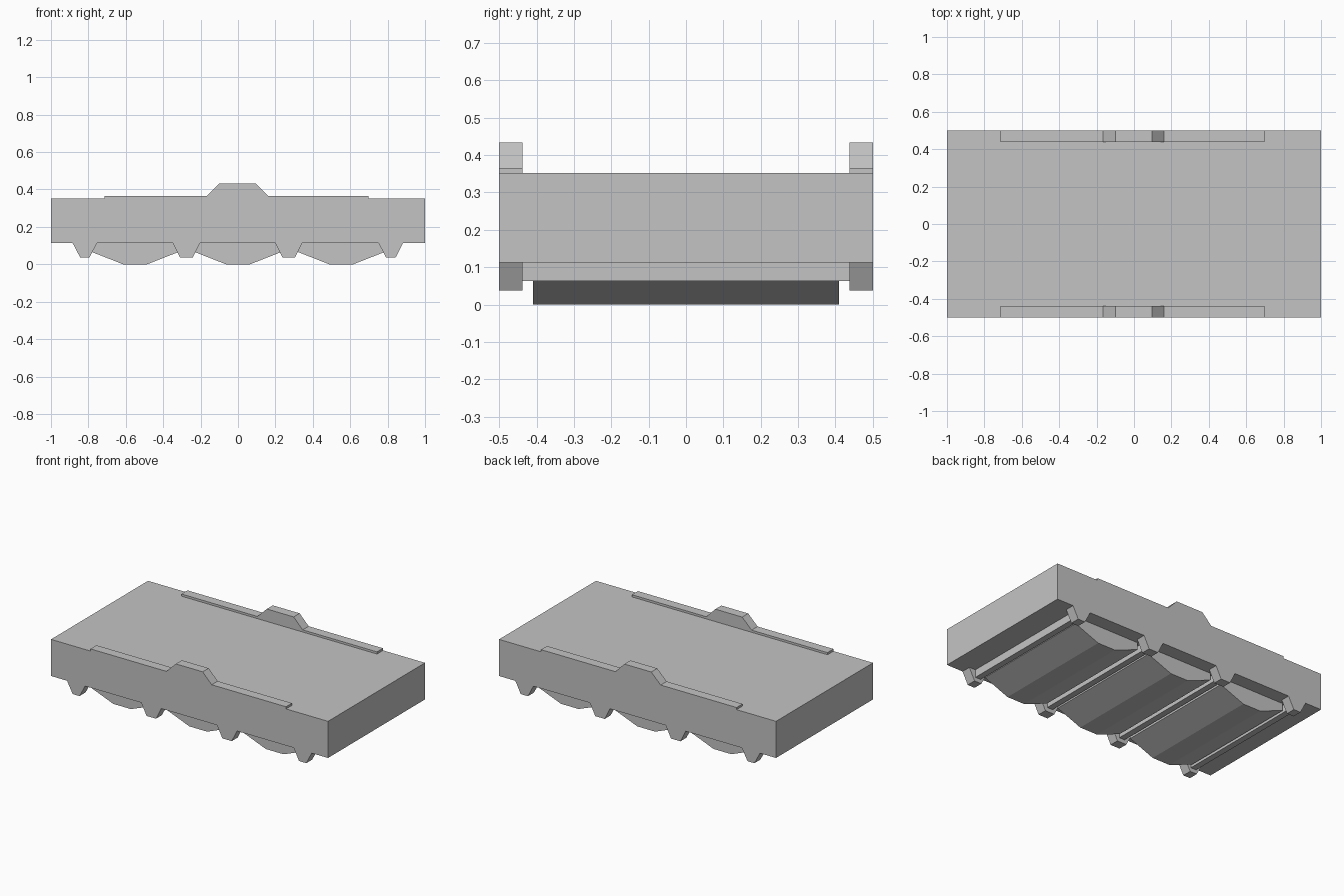
import bpy

if "Cube" in bpy.data.objects:
    bpy.data.objects.remove(bpy.data.objects["Cube"])

# One flat grey for the whole model
grey = bpy.data.materials.new("plain_grey")
grey.diffuse_color = (0.55, 0.55, 0.55, 1.0)
grey.use_nodes = True
grey.node_tree.nodes["Principled BSDF"].inputs["Base Color"].default_value = grey.diffuse_color


def extrude_profile(name, profile, y0, y1):
    """Closed solid from an (x, z) outline swept from y0 to y1."""
    n = len(profile)
    verts = [(x, y, z) for y in (y0, y1) for x, z in profile]
    faces = [tuple(range(n)), tuple(reversed(range(n, 2 * n)))]
    faces += [(i, i + n, (i + 1) % n + n, (i + 1) % n) for i in range(n)]
    mesh = bpy.data.meshes.new(name)
    mesh.from_pydata(verts, [], faces)
    mesh.materials.append(grey)
    obj = bpy.data.objects.new(name, mesh)
    bpy.context.collection.objects.link(obj)
    return obj


BASE, TOP = 0.113, 0.352

# Main slab (outlines run counter-clockwise seen from the front)
extrude_profile("slab", [(-1, BASE), (1, BASE), (1, TOP), (-1, TOP)], -0.5, 0.5)

# Raised edge strips with a central hump, and the feet below them
strip = [(-0.715, TOP), (0.697, TOP), (0.697, 0.366), (0.16, 0.366),
         (0.095, 0.433), (-0.099, 0.433), (-0.167, 0.366), (-0.715, 0.366)]
feet = [(-0.819, 0.065, 0.025), (-0.276, 0.072, 0.034),
        (0.271, 0.072, 0.034), (0.817, 0.065, 0.026)]
for side, y0, y1 in (("front", -0.5, -0.438), ("back", 0.438, 0.5)):
    extrude_profile(f"{side}_edge_strip", strip, y0, y1)
    for i, (cx, wide, narrow) in enumerate(feet):
        extrude_profile(f"{side}_foot_{i + 1}",
                        [(cx - narrow, 0.037), (cx + narrow, 0.037),
                         (cx + wide, BASE), (cx - wide, BASE)], y0, y1)

# Cross beams joining each pair of feet
for i, (cx, _, _) in enumerate(feet):
    extrude_profile(f"cross_beam_{i + 1}",
                    [(cx - 0.02, 0.063), (cx + 0.02, 0.063),
                     (cx + 0.02, BASE), (cx - 0.02, BASE)], -0.438, 0.438)

# Three shallow bellies under the slab
for i, cx in enumerate((-0.55, 0.0, 0.552)):
    extrude_profile(f"belly_{i + 1}",
                    [(cx - 0.064, 0), (cx + 0.064, 0), (cx + 0.235, 0.067),
                     (cx + 0.235, BASE), (cx - 0.235, BASE), (cx - 0.235, 0.067)],
                    -0.41, 0.41)
